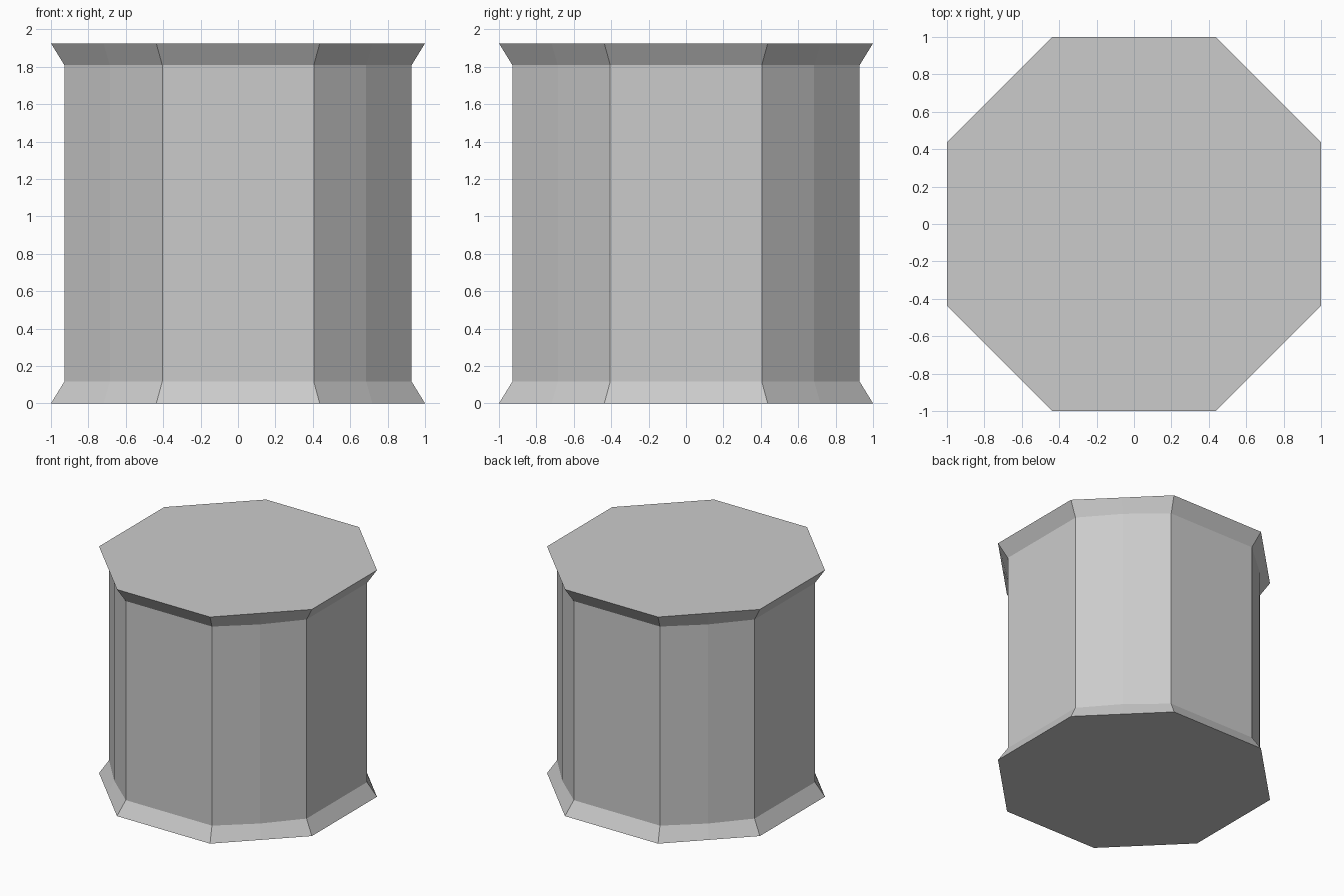
import bpy

cube = bpy.data.objects.get("Cube")
if cube:
    bpy.data.objects.remove(cube, do_unlink=True)

# Plain grey stone
stone = bpy.data.materials.new("grey_stone")
stone.use_nodes = True
colour = (0.6, 0.6, 0.6, 1)
stone.diffuse_color = colour
stone.node_tree.nodes["Principled BSDF"].inputs["Base Color"].default_value = colour


def ring(side, half, diagonal, z):
    """Octagon with an extra point in the middle of each slanted side."""
    points = []
    x, y = 1, 0
    for _ in range(4):
        for a, b in ((side, -half), (side, half), (diagonal, diagonal)):
            points.append((a * x - b * y, a * y + b * x, z))
        x, y = -y, x
    return points


# Flared foot, straight shaft with softly creased slanted sides, flared cap
rings = [
    ring(1.0, 0.437, 0.7185, 0),
    ring(0.928, 0.405, 0.685, 0.117),
    ring(0.928, 0.405, 0.685, 1.808),
    ring(1.0, 0.437, 0.7185, 1.925),
]
n = len(rings[0])
verts = [p for r in rings for p in r]
faces = [tuple(reversed(range(n))), tuple(range(3 * n, 4 * n))]
for level in range(3):
    for i in range(n):
        j = (i + 1) % n
        low, high = level * n, (level + 1) * n
        faces.append((low + i, low + j, high + j, high + i))

mesh = bpy.data.meshes.new("column_block")
mesh.from_pydata(verts, [], faces)
mesh.materials.append(stone)
mesh.update()
column = bpy.data.objects.new("column_block", mesh)
bpy.context.collection.objects.link(column)
